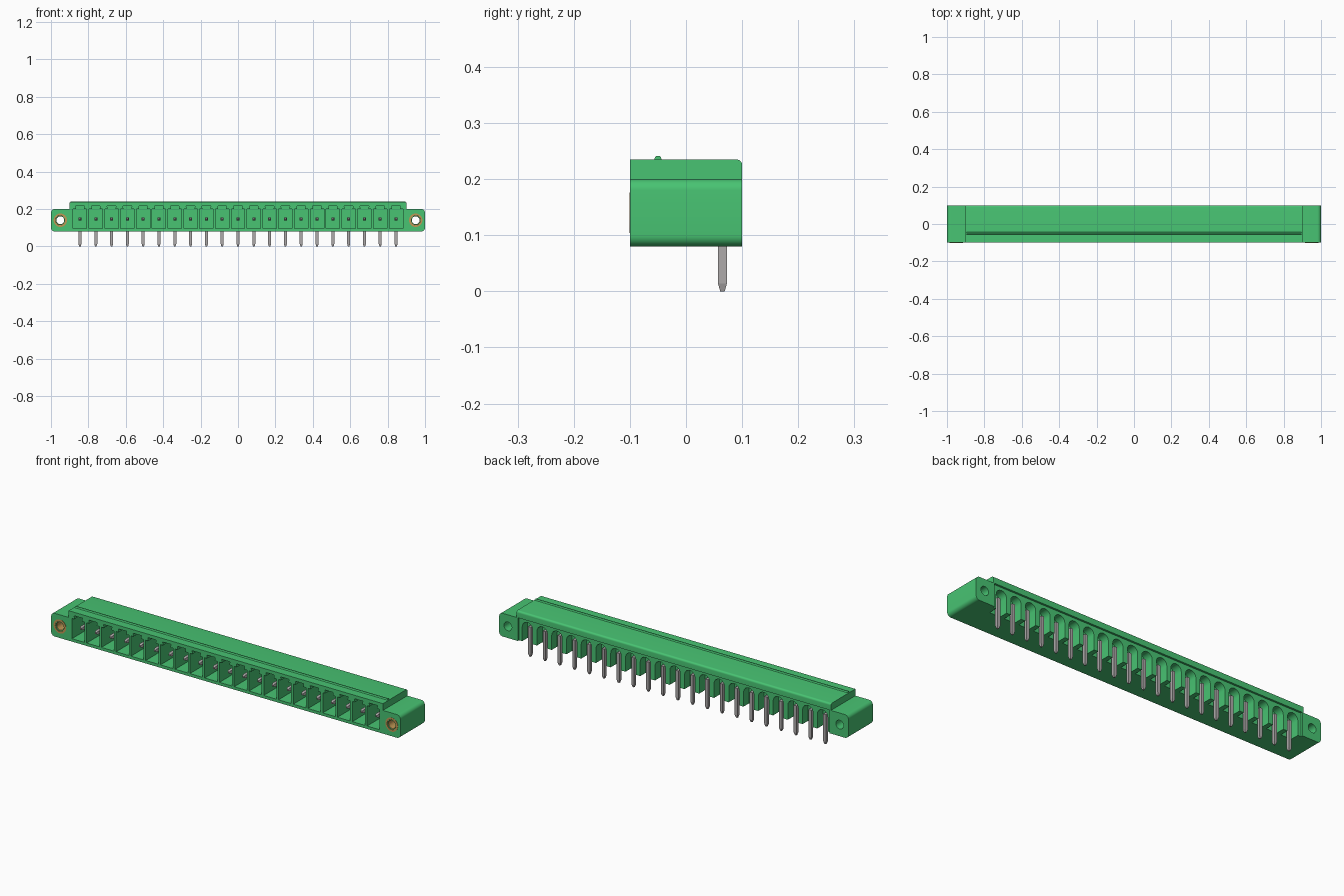
import bpy, bmesh, math
from mathutils import Vector

cube = bpy.data.objects.get("Cube")
if cube:
    bpy.data.objects.remove(cube, do_unlink=True)

COUNT, PITCH = 21, 0.0845
CENTRES = [(i - (COUNT - 1) / 2) * PITCH for i in range(COUNT)]


def material(name, rgb, metallic=0.0):
    m = bpy.data.materials.new(name)
    m.use_nodes = True
    m.diffuse_color = (*rgb, 1)
    m.node_tree.nodes["Principled BSDF"].inputs["Base Color"].default_value = (*rgb, 1)
    return m


GREEN = material("green plastic", (0.065, 0.55, 0.17))
GREY = material("pin grey", (0.42, 0.40, 0.40))
BRASS = material("brass", (0.52, 0.31, 0.09))


def finish(name, bm, mat, smooth=True):
    bmesh.ops.recalc_face_normals(bm, faces=bm.faces)
    mesh = bpy.data.meshes.new(name)
    bm.to_mesh(mesh)
    bm.free()
    mesh.materials.append(mat)
    obj = bpy.data.objects.new(name, mesh)
    bpy.context.collection.objects.link(obj)
    if smooth:
        bpy.ops.object.select_all(action='DESELECT')
        obj.select_set(True)
        bpy.context.view_layer.objects.active = obj
        bpy.ops.object.shade_smooth_by_angle(angle=math.radians(35))
    return obj


def prism(name, points, axis, start, end, mat):
    """Extrude a closed profile: (x, z) points along y, or (y, z) points along x."""
    bm = bmesh.new()
    place = (lambda a, b, d: (a, d, b)) if axis == 'y' else (lambda a, b, d: (d, a, b))
    face = bm.faces.new([bm.verts.new(place(a, b, start)) for a, b in points])
    result = bmesh.ops.extrude_face_region(bm, geom=[face])
    moved = [v for v in result["geom"] if isinstance(v, bmesh.types.BMVert)]
    shift = Vector((0, end - start, 0) if axis == 'y' else (end - start, 0, 0))
    bmesh.ops.translate(bm, verts=moved, vec=shift)
    return finish(name, bm, mat)


def arc(cx, cz, r, a0, a1, n=8):
    angles = [math.radians(a0 + (a1 - a0) * i / n) for i in range(n + 1)]
    return [(cx + r * math.cos(a), cz + r * math.sin(a)) for a in angles]


def rect(a0, a1, b0, b1):
    return [(a0, b0), (a1, b0), (a1, b1), (a0, b1)]


# Front dividers: a comb of cavities, each with a narrow key notch at the top
comb = [(-0.9, 0.224), (-0.9, 0.095)]
for c in CENTRES:
    comb += [(c - 0.036, 0.095), (c - 0.036, 0.2), (c - 0.021, 0.2), (c - 0.024, 0.217),
             (c + 0.024, 0.217), (c + 0.021, 0.2), (c + 0.036, 0.2), (c + 0.036, 0.095)]
comb += [(0.9, 0.095), (0.9, 0.224)]
prism("front_dividers", comb, 'y', -0.1, 0.03, GREEN)

# Rear dividers: a row of arched channels around the pin legs
arches = [(-0.9, 0.2), (-0.9, 0.08)]
for c in CENTRES:
    arches += [(c - 0.03, 0.08)] + arc(c, 0.155, 0.03, 180, 0) + [(c + 0.03, 0.08)]
arches += [(0.9, 0.08), (0.9, 0.2)]
prism("rear_dividers", arches, 'y', 0.045, 0.09, GREEN)

# Floor, middle wall and roof
prism("floor", rect(-0.1, 0.045, 0.08, 0.095), 'x', -0.9, 0.9, GREEN)
prism("middle_wall", rect(0.03, 0.045, 0.095, 0.2), 'x', -0.9, 0.9, GREEN)
roof = [(-0.1, 0.224), (0.03, 0.224), (0.03, 0.2), (0.1, 0.2)]
roof += arc(0.09, 0.225, 0.01, 0, 90, 6) + [(-0.1, 0.235)]
prism("roof", roof, 'x', -0.9, 0.9, GREEN)
prism("roof_rib", [(-0.057, 0.234), (-0.043, 0.234), (-0.045, 0.239), (-0.047, 0.241),
                   (-0.053, 0.241), (-0.055, 0.239)], 'x', -0.895, 0.895, GREEN)


# End flanges with a screw hole, rounded on the outer corners
def flange(name, side):
    outline = [(0.893, 0.2), (0.893, 0.08)] + arc(0.98, 0.1, 0.02, -90, 0)
    outline += arc(0.98, 0.18, 0.02, 0, 90)
    hole = arc(0.95, 0.14, 0.0225, 0, 360, 32)[:-1]
    curve = bpy.data.curves.new(name, 'CURVE')
    curve.dimensions, curve.fill_mode, curve.extrude = '2D', 'BOTH', 0.1
    for loop in (outline, hole):
        spline = curve.splines.new('POLY')
        spline.points.add(len(loop) - 1)
        for p, (x, z) in zip(spline.points, loop):
            p.co = (side * x, z, 0, 1)
        spline.use_cyclic_u = True
    temp = bpy.data.objects.new(name + "_outline", curve)
    bpy.context.collection.objects.link(temp)
    mesh = temp.evaluated_get(bpy.context.evaluated_depsgraph_get()).to_mesh()
    bm = bmesh.new()
    bm.from_mesh(mesh)
    bpy.data.objects.remove(temp, do_unlink=True)
    for v in bm.verts:
        v.co = (v.co.x, -v.co.z, v.co.y)
    bmesh.ops.remove_doubles(bm, verts=bm.verts, dist=1e-5)
    finish(name, bm, GREEN)


# Threaded brass sleeve: outer and inner walls with ring ends
def sleeve(name, x):
    bm = bmesh.new()
    n = 32
    rings = [[bm.verts.new((x + a, y, 0.14 + b)) for a, b in arc(0, 0, r, 0, 360, n)[:-1]]
             for r, y in ((0.036, -0.101), (0.036, 0.02), (0.021, 0.02),
                          (0.021, -0.095), (0.026, -0.101))]
    for k, ring in enumerate(rings):
        after = rings[(k + 1) % len(rings)]
        for i in range(n):
            j = (i + 1) % n
            bm.faces.new((ring[i], ring[j], after[j], after[i]))
    finish(name, bm, BRASS)


for label, side in (("left", 1), ("right", -1)):
    flange(label + "_flange", side)
    sleeve(label + "_screw_sleeve", side * 0.95)


# Bent contact pins: square bars with tapered tips
def bar(bm, x, sections, vertical):
    """sections: (position along the bar, half width); vertical bars run in z."""
    rings = []
    for t, h in sections:
        corners = ((-h, -h), (h, -h), (h, h), (-h, h))
        rings.append([bm.verts.new((x + a, 0.065 + b, t) if vertical else (x + a, t, 0.147 + b))
                      for a, b in corners])
    for r0, r1 in zip(rings, rings[1:]):
        for i in range(4):
            bm.faces.new((r0[i], r0[(i + 1) % 4], r1[(i + 1) % 4], r1[i]))
    bm.faces.new(rings[0])
    bm.faces.new(rings[-1])


for i, c in enumerate(CENTRES):
    bm = bmesh.new()
    bar(bm, c, ((-0.078, 0.004), (-0.068, 0.008), (0.065, 0.008)), False)
    bar(bm, c, ((0, 0.004), (0.014, 0.008), (0.155, 0.008)), True)
    finish(f"pin_{i + 1}", bm, GREY, smooth=False)
